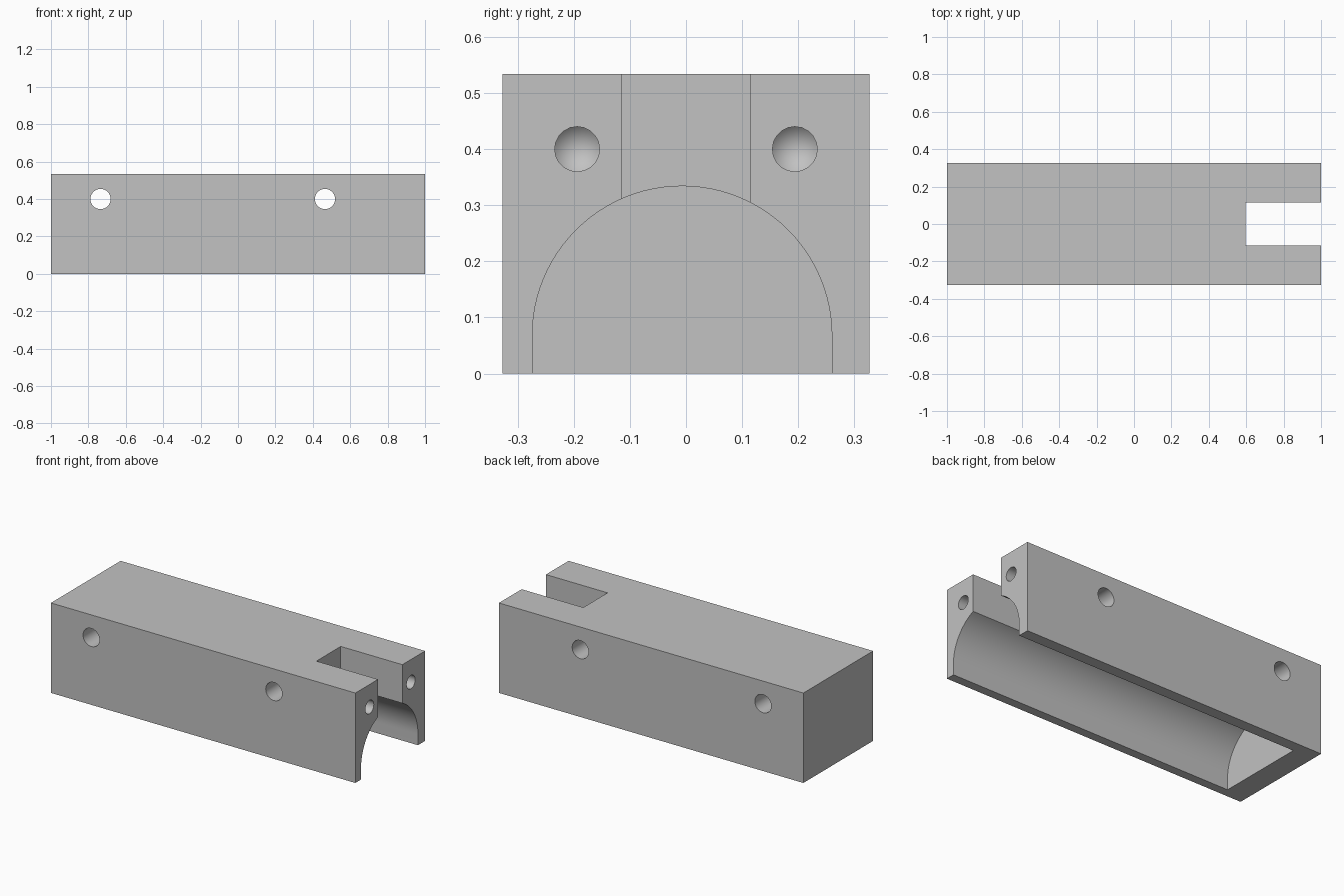
import bpy
import bmesh
from math import radians, pi, cos, sin
from mathutils import Matrix, Vector

if "Cube" in bpy.data.objects:
    bpy.data.objects.remove(bpy.data.objects["Cube"], do_unlink=True)

LENGTH, WIDTH, HEIGHT = 2.0, 0.654, 0.534
HOLE_Z = 0.4


def make_object(name, bm):
    bmesh.ops.recalc_face_normals(bm, faces=bm.faces)
    mesh = bpy.data.meshes.new(name)
    bm.to_mesh(mesh)
    bm.free()
    obj = bpy.data.objects.new(name, mesh)
    bpy.context.collection.objects.link(obj)
    return obj


def box(name, low, high):
    low, high = Vector(low), Vector(high)
    bm = bmesh.new()
    bmesh.ops.create_cube(bm, size=1)
    bmesh.ops.scale(bm, vec=high - low, verts=bm.verts)
    bmesh.ops.translate(bm, vec=(low + high) / 2, verts=bm.verts)
    return make_object(name, bm)


def extrude_x(name, profile, start, end):
    bm = bmesh.new()
    face = bm.faces.new([bm.verts.new((start, y, z)) for y, z in profile])
    result = bmesh.ops.extrude_face_region(bm, geom=[face])
    moved = [v for v in result["geom"] if isinstance(v, bmesh.types.BMVert)]
    bmesh.ops.translate(bm, vec=(end - start, 0, 0), verts=moved)
    return make_object(name, bm)


def cross_hole(name, x, radius=0.054):
    bm = bmesh.new()
    turn = Matrix.Translation((x, 0, HOLE_Z)) @ Matrix.Rotation(pi / 2, 4, "X")
    bmesh.ops.create_cone(bm, cap_ends=True, segments=32, radius1=radius,
                          radius2=radius, depth=WIDTH + 0.2, matrix=turn)
    return make_object(name, bm)


def drilled_hole(name, y, radius=0.04, depth=0.3):
    # Straight bore with a pointed bottom
    bm = bmesh.new()
    outer = LENGTH / 2 + 0.1
    inner = LENGTH / 2 - depth
    path = [(outer, 0), (outer, radius), (inner, radius), (inner - radius, 0)]
    verts = [bm.verts.new((x, y + r, HOLE_Z)) for x, r in path]
    edges = [bm.edges.new(pair) for pair in zip(verts, verts[1:])]
    bmesh.ops.spin(bm, geom=verts + edges, cent=(0, y, HOLE_Z), axis=(1, 0, 0),
                   angle=2 * pi, steps=20)
    bmesh.ops.remove_doubles(bm, verts=bm.verts, dist=0.0001)
    return make_object(name, bm)


# Solid block
body = box("body", (-LENGTH / 2, -WIDTH / 2, 0), (LENGTH / 2, WIDTH / 2, HEIGHT))

# Arched channel, closed at one end
ARCH_Y, ARCH_Z, ARCH_R, STEPS = -0.007, 0.067, 0.267, 48
arch = [(ARCH_Y + ARCH_R * cos(pi * i / STEPS), ARCH_Z + ARCH_R * sin(pi * i / STEPS))
        for i in range(STEPS + 1)]
arch = [(ARCH_Y + ARCH_R, -0.1)] + arch + [(ARCH_Y - ARCH_R, -0.1)]

cutters = [
    extrude_x("channel_cutter", arch, -0.867, 1.1),
    box("slot_cutter", (0.595, -0.114, 0.2), (1.1, 0.114, 0.7)),
    cross_hole("rear_cross_hole_cutter", -0.735),
    cross_hole("front_cross_hole_cutter", 0.465),
    drilled_hole("left_screw_hole_cutter", 0.194),
    drilled_hole("right_screw_hole_cutter", -0.194),
]

# Cut every opening out of the block
bpy.ops.object.select_all(action="DESELECT")
bpy.context.view_layer.objects.active = body
body.select_set(True)
for cutter in cutters:
    cutter.hide_render = True
    cut = body.modifiers.new(cutter.name, "BOOLEAN")
    cut.operation = "DIFFERENCE"
    cut.solver = "EXACT"
    cut.object = cutter
    bpy.ops.object.modifier_apply(modifier=cut.name)
    bpy.data.objects.remove(cutter, do_unlink=True)

# Plain grey finish
grey = bpy.data.materials.new("grey")
grey.use_nodes = True
color = (0.54, 0.54, 0.54, 1)
grey.diffuse_color = color
grey.node_tree.nodes["Principled BSDF"].inputs["Base Color"].default_value = color
body.data.materials.clear()
body.data.materials.append(grey)
for face in body.data.polygons:
    face.material_index = 0
bpy.ops.object.shade_smooth_by_angle(angle=radians(30))
